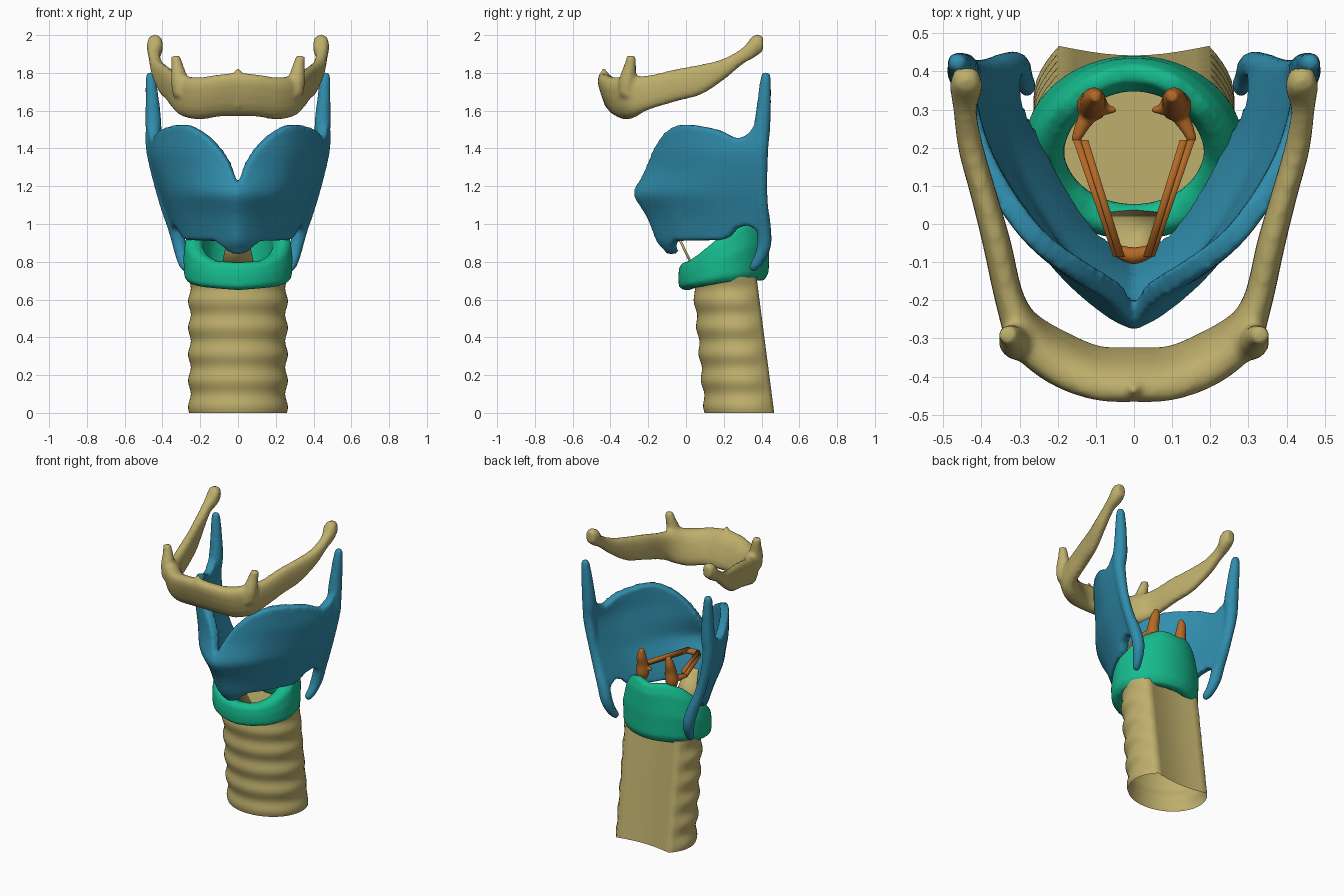
import bpy, bmesh, math
from mathutils import Vector as V

if "Cube" in bpy.data.objects:
    bpy.data.objects.remove(bpy.data.objects["Cube"])

def material(name, rgb):
    m = bpy.data.materials.new(name)
    m.diffuse_color = (*rgb, 1)
    m.use_nodes = True
    m.node_tree.nodes["Principled BSDF"].inputs["Base Color"].default_value = m.diffuse_color
    return m

TAN = material("tan", (0.52, 0.43, 0.15))
BLUE = material("blue", (0.03, 0.27, 0.42))
GREEN = material("green", (0.008, 0.50, 0.27))
ORANGE = material("orange", (0.45, 0.14, 0.02))

def interp(table, v):
    if v <= table[0][0]:
        return table[0][1]
    for (a, p), (b, q) in zip(table, table[1:]):
        if v <= b:
            return p + (q - p) * (v - a) / (b - a)
    return table[-1][1]

def resample(pts, n=6):
    # Catmull-Rom through tuples of any length
    out = []
    for i in range(len(pts) - 1):
        a, b, c, d = (pts[max(i - 1, 0)], pts[i], pts[i + 1], pts[min(i + 2, len(pts) - 1)])
        for k in range(n):
            t = k / n
            out.append(tuple(0.5 * (2 * q + (r - p) * t + (2 * p - 5 * q + 4 * r - s) * t * t
                       + (3 * q - p - 3 * r + s) * t ** 3) for p, q, r, s in zip(a, b, c, d)))
    return out + [tuple(pts[-1])]

def loft(bm, rings, wrap=False, caps=(True, True)):
    rows = [[bm.verts.new(p) for p in r] for r in rings]
    n = len(rows[0])
    for a, b in zip(rows, rows[1:] + rows[:1] if wrap else rows[1:]):
        for i in range(n):
            bm.faces.new((a[i], a[(i + 1) % n], b[(i + 1) % n], b[i]))
    for row, cap in ((rows[0], caps[0]), (rows[-1], caps[1])):
        if cap and not wrap:
            bm.faces.new(row)

def tube(bm, pts, sides=14, n=6):
    # round tapered sweep, points are (x, y, z, radius)
    pts = resample(pts, n)
    rings = []
    for i, p in enumerate(pts):
        d = (V(pts[min(i + 1, len(pts) - 1)][:3]) - V(pts[max(i - 1, 0)][:3])).normalized()
        u = d.cross(V((0.3, 1, 0.1))).normalized()
        w = d.cross(u)
        rings.append([V(p[:3]) + p[3] * (u * math.cos(a) + w * math.sin(a))
                      for a in (math.tau * k / sides for k in range(sides))])
    loft(bm, rings)

def finish(bm, name, mat, voxel=0, smooth=4):
    bmesh.ops.recalc_face_normals(bm, faces=bm.faces)
    me = bpy.data.meshes.new(name)
    bm.to_mesh(me)
    bm.free()
    ob = bpy.data.objects.new(name, me)
    bpy.context.collection.objects.link(ob)
    me.materials.append(mat)
    for f in me.polygons:
        f.use_smooth = len(f.vertices) == 4
    if voxel:
        r = ob.modifiers.new("fuse", 'REMESH')
        r.mode, r.voxel_size, r.use_smooth_shade = 'VOXEL', voxel, True
        s = ob.modifiers.new("soften", 'SMOOTH')
        s.factor, s.iterations = 0.5, smooth
    return ob

def flip(p):
    return (-p[0],) + tuple(p[1:])

# Trachea: ringed front arc, flat slightly hollow back, open below
bm = bmesh.new()
rings = []
for k in range(61):
    z = 0.72 * k / 60
    front, back = 0.10 - 0.09 * z, 0.467 - 0.13 * z
    b = (back - front) / 1.643
    wave = 0.028 * math.cos(math.tau * (z - 0.03) / 0.14)
    ring = []
    for i in range(41):
        a = math.radians(-130 + 6.5 * i)
        s = 1 + wave * min(1, (130 - abs(math.degrees(a))) / 25)
        ring.append((0.257 * s * math.sin(a), front + b - b * s * math.cos(a), z))
    for i in range(1, 10):
        u = i / 10
        ring.append((0.197 * (1 - 2 * u), back - 0.025 * math.sin(math.pi * u), z))
    rings.append(ring)
loft(bm, rings, caps=(False, True))
finish(bm, "trachea", TAN)

# Cricoid cartilage: signet ring, low arch in front and tall plate behind
bm = bmesh.new()
TOP = [(0, .795), (30, .805), (51, .84), (75, .905), (90, .955), (120, 1.05), (150, 1.09), (180, 1.075)]
BOT = [(0, .65), (45, .665), (90, .69), (150, .70), (180, .70)]
rings = []
for k in range(72):
    a = math.tau * k / 72
    deg = min(5 * k, 360 - 5 * k)
    zt, zb = interp(TOP, deg), interp(BOT, deg)
    s, c = math.sin(a), math.cos(a)
    ring = []
    for z01, out in ((0, .25), (0, .75), (.12, 1), (.5, 1.04), (.85, .97), (1, .75), (1, .3), (.85, 0), (.15, 0)):
        z = zb + (zt - zb) * z01
        x = (0.185 + 0.10 * out) * s
        y = 0.2 - c * (0.148 + 0.09 * out)
        ring.append((x * (1 - 0.9 * max(0, z - 0.9)), y, z))
    rings.append(ring)
loft(bm, rings, True)
finish(bm, "cricoid_cartilage", GREEN, 0.012, 4)

# Thyroid cartilage: two plates meeting in a prow, swept from side to side
MID = [(.85, -.075), (.9, -.125), (1.0, -.165), (1.06, -.195), (1.13, -.24), (1.17, -.25),
       (1.23, -.225), (1.3, -.20), (1.4, -.185), (1.52, -.17)]
SIDE = [(.77, .28), (.92, .312), (1.2, .41), (1.36, .455), (1.46, .458), (1.8, .455)]
BOW_HIGH = [(0, 0), (.03, .13), (.1, .33), (.2, .52), (.32, .66), (.5, .81), (.7, .92), (1, 1)]
BOW_LOW = [(0, 0), (.03, .10), (.1, .25), (.2, .42), (.32, .57), (.5, .75), (.7, .89), (1, 1)]
UPPER = [(0, 1.20), (.03, 1.34), (.1, 1.455), (.2, 1.515), (.32, 1.525), (.45, 1.515), (.6, 1.495),
         (.75, 1.455), (.85, 1.475), (.92, 1.53), (1, 1.64)]
LOWER = [(0, .84), (.04, .85), (.09, .88), (.14, .91), (.6, .915), (.68, .935), (.75, .98),
         (.85, .995), (.93, .97), (1, .90)]
MID, SIDE, BOW_HIGH, BOW_LOW, UPPER = (resample(t, 5) for t in (MID, SIDE, BOW_HIGH, BOW_LOW, UPPER))

def plate(t, z):
    y0 = interp(MID, z)
    f = min(1, max(0, (z - 1.1) / 0.4))
    bow = f * interp(BOW_HIGH, abs(t)) + (1 - f) * interp(BOW_LOW, abs(t))
    return V((math.copysign(interp(SIDE, z) * bow, t), y0 + abs(t) * (0.415 - y0), z))

bm = bmesh.new()
rings = []
for k in range(-40, 41):
    t = math.copysign((abs(k) / 40) ** 1.5, k)
    zb, zt = interp(LOWER, abs(t)), interp(UPPER, abs(t))
    outer, inner = [], []
    for j in range(19):
        z = zb + (zt - zb) * j / 18
        d = plate(t + 0.02, z) - plate(t - 0.02, z)
        n = V((d.y, -d.x, 0)).normalized() * 0.028
        outer.append(plate(t, z) + n)
        inner.append(plate(t, z) - n)
    rings.append(outer + inner[::-1])
loft(bm, rings)
# Upper and lower horns run along the rear border
HORN = [(.463, .426, 1.805, .014), (.462, .422, 1.77, .028), (.452, .412, 1.62, .039),
        (.447, .402, 1.5, .044), (.448, .398, 1.38, .038), (.40, .402, 1.15, .030),
        (.335, .413, .98, .038), (.31, .414, .89, .038), (.296, .39, .82, .032),
        (.282, .36, .775, .026), (.276, .345, .755, .016)]
tube(bm, HORN)
tube(bm, [flip(p) for p in HORN])
finish(bm, "thyroid_cartilage", BLUE, 0.013, 4)

# Hyoid bone: stations are (x, y, z, half width, half height, forward tilt)
HALF = [(0, -.395, 1.685, .055, .115, .35), (.1, -.39, 1.68, .055, .112, .35),
        (.2, -.35, 1.665, .06, .112, .3), (.28, -.29, 1.675, .055, .108, .2),
        (.325, -.2, 1.695, .039, .092, 0), (.36, -.05, 1.735, .037, .086, 0),
        (.395, .08, 1.765, .034, .08, 0), (.428, .2, 1.82, .033, .056, 0),
        (.443, .3, 1.89, .031, .044, 0), (.44, .36, 1.94, .043, .06, 0), (.44, .408, 1.955, .03, .04, 0)]
path = resample([flip(p) for p in HALF[:0:-1]] + HALF)
bm = bmesh.new()
rings = []
for i, p in enumerate(path):
    d = V(path[min(i + 1, len(path) - 1)][:2]) - V(path[max(i - 1, 0)][:2])
    d.normalize()
    ring = []
    for k in range(16):
        a = math.tau * k / 16
        w, h = (math.copysign(abs(f) ** 0.8, f) for f in (math.cos(a), math.sin(a)))
        ring.append((p[0] + d.y * w * p[3], p[1] - d.x * w * p[3] - p[5] * h * p[4], p[2] + h * p[4]))
    rings.append(ring)
loft(bm, rings)
LESSER = [(.30, -.31, 1.68, .045), (.31, -.31, 1.76, .045), (.322, -.295, 1.84, .032), (.333, -.29, 1.89, .024)]
tube(bm, LESSER)
tube(bm, [flip(p) for p in LESSER])
tube(bm, [(0, -.42, 1.62, .01), (0, -.43, 1.74, .032), (0, -.435, 1.825, .012)])
finish(bm, "hyoid_bone", TAN, 0.013, 3)

# Arytenoid cartilages and vocal ligaments, one per side
for side, s in (("right", 1), ("left", -1)):
    bm = bmesh.new()
    for pts in ([(.11, .305, 1.05, .03), (.11, .31, 1.09, .042), (.108, .315, 1.15, .036),
                 (.105, .33, 1.21, .03), (.10, .335, 1.26, .014)],
                [(.11, .30, 1.10, .026), (.135, .26, 1.10, .02), (.155, .215, 1.10, .012)],
                [(.10, .305, 1.13, .02), (.07, .30, 1.12, .014), (.045, .30, 1.12, .007)]):
        tube(bm, [(s * p[0],) + p[1:] for p in pts], 10, 4)
    finish(bm, side + "_arytenoid", ORANGE, 0.007, 2)
    bm = bmesh.new()
    for off, z in ((0, 1.10), (-0.02, 1.115)):
        ends = ((.15 + off, .22), (.045 + off * .5, -.085))
        loft(bm, [[(s * (x + dx), y, z + dz) for dx, dz in
                   ((-.01, -.012), (.01, -.012), (.01, .012), (-.01, .012))] for x, y in ends])
    finish(bm, side + "_vocal_ligament", ORANGE)

# Front anchor of the ligaments
bm = bmesh.new()
tube(bm, [(-.045, -.07, 1.105, .016), (0, -.083, 1.105, .022), (.045, -.07, 1.105, .016)], 8)
finish(bm, "ligament_anchor", ORANGE)

# Sloping ligament between thyroid and cricoid
bm = bmesh.new()
loft(bm, [[(-w, y, z), (w, y, z), (w, y + .012, z + .005), (-w, y + .012, z + .005)]
          for w, y, z in ((.09, .035, .76), (.04, -.08, 1.0))])
finish(bm, "cricothyroid_ligament", TAN)
